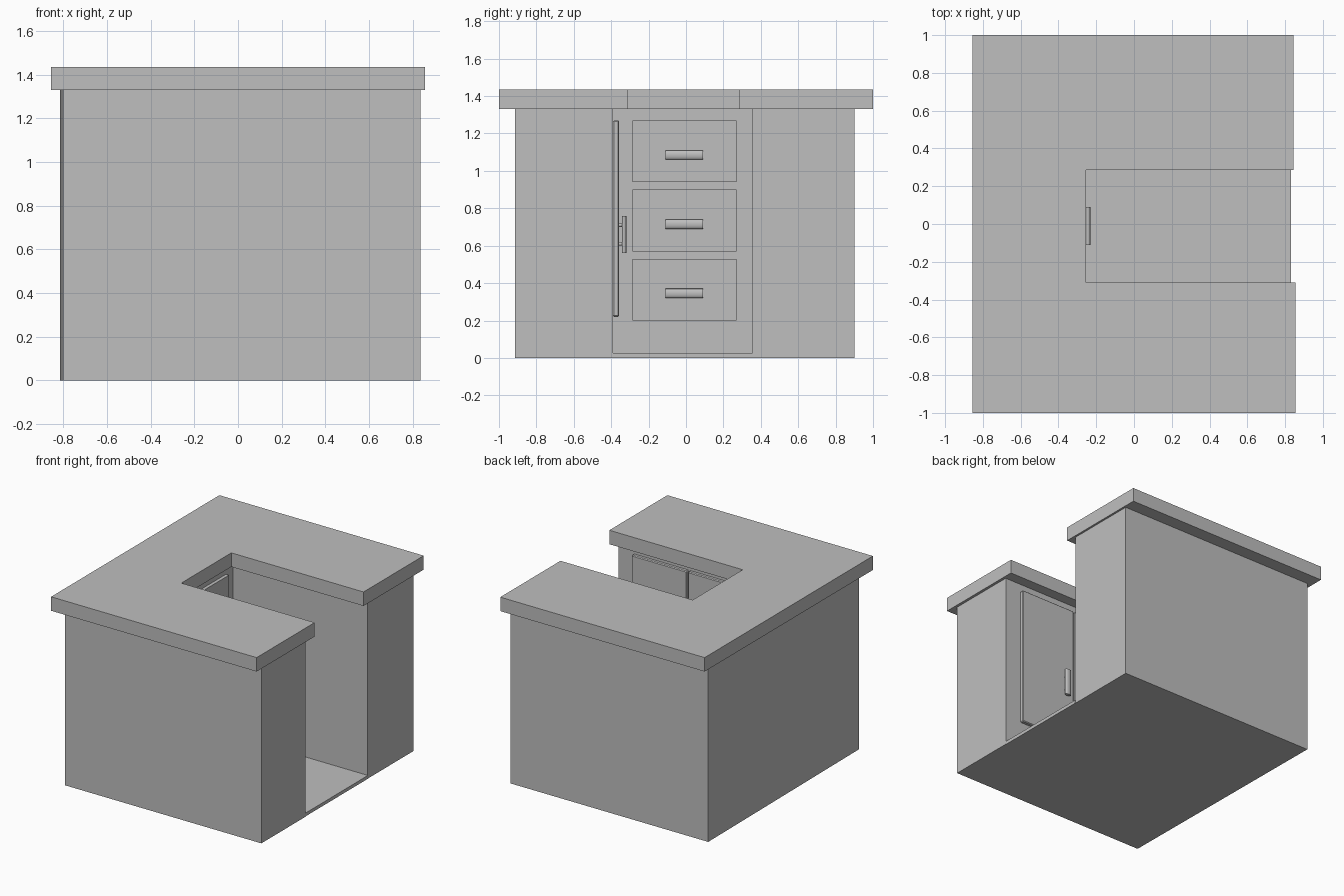
import bpy
import bmesh
import math
from mathutils import Matrix

cube = bpy.data.objects.get("Cube")
if cube:
    bpy.data.objects.remove(cube, do_unlink=True)

grey = bpy.data.materials.new("plain_grey")
grey.use_nodes = True
COLOUR = (0.52, 0.52, 0.52, 1)
grey.diffuse_color = COLOUR
grey.node_tree.nodes["Principled BSDF"].inputs["Base Color"].default_value = COLOUR


def finish(name, bm):
    bmesh.ops.recalc_face_normals(bm, faces=bm.faces)
    mesh = bpy.data.meshes.new(name)
    bm.to_mesh(mesh)
    bm.free()
    mesh.materials.append(grey)
    obj = bpy.data.objects.new(name, mesh)
    bpy.context.collection.objects.link(obj)
    return obj


def prism(name, outline, z0, z1):
    bm = bmesh.new()
    face = bm.faces.new([bm.verts.new((x, y, z0)) for x, y in outline])
    up = bmesh.ops.extrude_face_region(bm, geom=[face])["geom"]
    bmesh.ops.translate(bm, vec=(0, 0, z1 - z0),
                        verts=[v for v in up if isinstance(v, bmesh.types.BMVert)])
    return finish(name, bm)


def box(name, lo, hi, bevel=0):
    (x0, y0, z0), (x1, y1, z1) = lo, hi
    obj = prism(name, [(x0, y0), (x1, y0), (x1, y1), (x0, y1)], z0, z1)
    if bevel:
        mod = obj.modifiers.new("soft_edges", "BEVEL")
        mod.width = bevel
        mod.segments = 1
    return obj


def handle(name, centre, turn):
    """Oval pull bar on two posts; locally the bar runs along y and faces +x."""
    bm = bmesh.new()
    bar = (Matrix.Translation((0.027, 0, 0)) @ Matrix.Diagonal((0.5, 1, 1, 1))
           @ Matrix.Rotation(math.pi / 2, 4, "X"))
    bmesh.ops.create_cone(bm, cap_ends=True, segments=24, radius1=0.025,
                          radius2=0.025, depth=0.2, matrix=bar)
    for side in (-1, 1):
        post = (Matrix.Translation((0.01, side * 0.05, 0))
                @ Matrix.Rotation(math.pi / 2, 4, "Y"))
        bmesh.ops.create_cone(bm, cap_ends=True, segments=12, radius1=0.01,
                              radius2=0.01, depth=0.024, matrix=post)
    obj = finish(name, bm)
    obj.data.transform(Matrix.Translation(centre) @ turn)
    bpy.ops.object.select_all(action="DESELECT")
    obj.select_set(True)
    bpy.context.view_layer.objects.active = obj
    bpy.ops.object.shade_smooth_by_angle(angle=math.radians(40))


# U-shaped carcass, floor of the knee space and overhanging worktop
BACK, FRONT_WALL, REAR_WALL = -0.29, -0.39, 0.355
prism("carcass", [(-0.80, -0.915), (0.835, -0.915), (0.835, FRONT_WALL), (BACK, FRONT_WALL),
                  (BACK, REAR_WALL), (0.83, REAR_WALL), (0.83, 0.90), (-0.815, 0.90)], 0, 1.33)
box("floor", (BACK, FRONT_WALL, 0), (0.832, REAR_WALL, 0.025))
prism("worktop", [(-0.855, -1), (0.855, -1), (0.855, -0.31), (-0.255, -0.31),
                  (-0.255, 0.285), (0.845, 0.285), (0.845, 1), (-0.855, 1)], 1.33, 1.435)

# Drawers on the inner back wall
for i, z in enumerate((0.20, 0.57, 0.94)):
    box(f"drawer_{i + 1}", (BACK, -0.285, z), (-0.265, 0.27, z + 0.33))
    handle(f"drawer_handle_{i + 1}", (-0.27, -0.01, z + 0.145), Matrix())

# Pair of doors on the inner side of the front arm
upright = Matrix.Rotation(math.pi / 2, 4, "Z") @ Matrix.Rotation(math.pi / 2, 4, "X")
for name, x0, x1, grip in (("outer", 0.245, 0.705, 0.32), ("inner", -0.225, 0.235, 0.16)):
    box(f"{name}_door", (x0, FRONT_WALL, 0.22), (x1, -0.358, 1.27), 0.006)
    handle(f"{name}_door_handle", (grip, -0.358, 0.66), upright)
